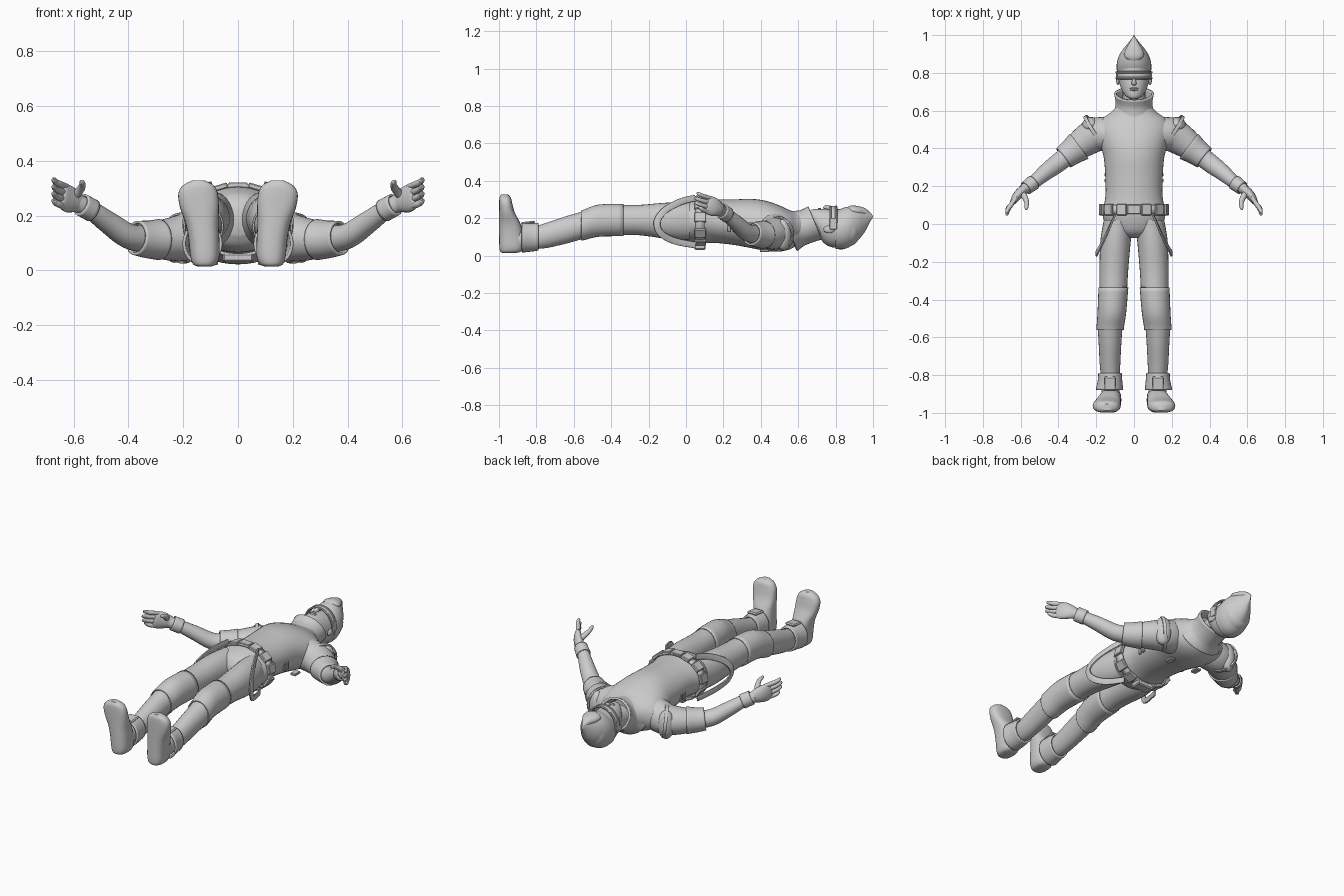
import bpy, bmesh, math
from mathutils import Vector, Matrix


def finish(name, bm, mirror=False, thick=0, angle=40):
    bmesh.ops.recalc_face_normals(bm, faces=bm.faces)
    me = bpy.data.meshes.new(name)
    bm.to_mesh(me)
    bm.free()
    for p in me.polygons:
        p.use_smooth = True
    me.set_sharp_from_angle(angle=math.radians(angle))
    ob = bpy.data.objects.new(name, me)
    bpy.context.collection.objects.link(ob)
    if thick:
        m = ob.modifiers.new("thickness", 'SOLIDIFY')
        m.thickness, m.offset = thick, 0
    if mirror:
        ob.modifiers.new("mirror", 'MIRROR')
    return ob


def spline(pts, steps):
    # Catmull-Rom through tuples of any length
    out = []
    for i in range(len(pts) - 1):
        a, b, c, d = pts[max(i - 1, 0)], pts[i], pts[i + 1], pts[min(i + 2, len(pts) - 1)]
        for s in range(steps):
            t = s / steps
            out.append([q + .5 * t * (r - p + t * (2 * p - 5 * q + 4 * r - w + t * (3 * (q - r) + w - p)))
                        for p, q, r, w in zip(a, b, c, d)])
    return out + [list(pts[-1])]


def tube(name, pts, mirror=False, axis=None, ref=(0, 0, 1), n=28, steps=4, power=1, thick=0):
    """Loft of elliptical rings; pts are (x, y, z, side radius, up radius). thick > 0 leaves it open."""
    bm = bmesh.new()
    P = spline(pts, steps)
    rings = []
    for i, p in enumerate(P):
        t = Vector(axis) if axis else Vector(P[min(i + 1, len(P) - 1)][:3]) - Vector(P[max(i - 1, 0)][:3])
        t.normalize()
        side = t.cross(Vector(ref)).normalized()
        up = side.cross(t)
        ring = []
        for k in range(n):
            a = 2 * math.pi * k / n
            c, s = (math.copysign(abs(f) ** power, f) for f in (math.cos(a), math.sin(a)))
            ring.append(bm.verts.new(Vector(p[:3]) + side * c * max(p[3], .001) + up * s * max(p[4], .001)))
        rings.append(ring)
    for r, q in zip(rings, rings[1:]):
        for k in range(n):
            bm.faces.new((r[k], r[(k + 1) % n], q[(k + 1) % n], q[k]))
    if not thick:
        bm.faces.new(rings[0])
        bm.faces.new(rings[-1])
    return finish(name, bm, mirror, thick)


def body(name, rows, **kw):
    """Rows of (y, half width, lowest z, highest z)."""
    return tube(name, [(0, y, (lo + hi) / 2, w, (hi - lo) / 2) for y, w, lo, hi in rows],
                axis=(0, 1, 0), **kw)


def ball(name, loc, size, rot=0, mirror=False):
    bm = bmesh.new()
    bmesh.ops.create_uvsphere(bm, u_segments=20, v_segments=12, radius=1)
    bm.transform(Matrix.Translation(loc) @ Matrix.Rotation(rot, 4, 'Z') @ Matrix.Diagonal((*size, 1)))
    return finish(name, bm, mirror)


def box(name, loc, size, rot=0, axis='Y', mirror=False, bevel=.006):
    bm = bmesh.new()
    bmesh.ops.create_cube(bm, size=1)
    bm.transform(Matrix.Diagonal((*size, 1)))
    bmesh.ops.bevel(bm, geom=bm.edges[:], offset=bevel, segments=1, affect='EDGES')
    bm.transform(Matrix.Translation(loc) @ Matrix.Rotation(rot, 4, axis))
    return finish(name, bm, mirror, angle=25)


# Torso and neck
body("torso", [(-.075, .05, .13, .23), (-.04, .125, .085, .275), (.03, .163, .068, .3), (.08, .163, .065, .304),
               (.15, .151, .068, .3), (.25, .152, .058, .3), (.35, .16, .04, .303), (.43, .18, .025, .292),
               (.5, .195, .022, .268), (.55, .178, .032, .245), (.585, .13, .048, .235), (.62, .095, .065, .235)], n=40)
tube("neck", [(0, .58, .14, .065, .065), (0, .66, .145, .06, .062), (0, .75, .15, .06, .062)])
tube("collar", [(0, .56, .132, .135, .108), (0, .6, .144, .1, .092), (0, .645, .157, .092, .086),
                (0, .69, .175, .1, .09)], thick=.012, n=36)

# Head and face
body("head", [(.662, .018, .2, .238), (.675, .04, .165, .247), (.7, .06, .115, .25), (.74, .076, .065, .25),
              (.78, .084, .045, .246), (.84, .086, .042, .248), (.9, .075, .06, .23), (.93, .04, .1, .2)], n=32)
tube("nose", [(0, .785, .243, .008, .008), (0, .757, .257, .011, .012), (0, .742, .256, .013, .01),
              (0, .738, .25, .008, .004)], n=12)
for lip, y in (("upper_lip", .718), ("lower_lip", .71)):
    ball(lip, (0, y, .248), (.023, .005, .007))
ball("ear", (.085, .765, .14), (.01, .03, .02), mirror=True)

# Hair: cap swept to a point with a front crest
body("hair", [(.8, .09, .036, .235), (.84, .092, .034, .255), (.88, .084, .05, .262), (.92, .062, .082, .256),
              (.955, .034, .125, .246), (.98, .014, .172, .235), (1.0, .001, .207, .213)], n=32)
tube("hair_crest", [(0, .865, .235, .02, .02), (0, .885, .242, .05, .026), (0, .92, .238, .047, .026),
                    (0, .955, .23, .027, .022), (0, .993, .215, .003, .004)], n=20)

# Visor: two rims, a lens strip and temple arms
def arc(y, span, n=9, r=.006, h=.006):
    return [(.094 * math.sin(a), y, .155 + .108 * math.cos(a), r, h)
            for a in (math.radians(span * (2 * i / n - 1)) for i in range(n + 1))]

for part, y in (("visor_upper_rim", .803), ("visor_lower_rim", .772)):
    tube(part, arc(y, 80), ref=(0, 1, 0), n=8, steps=2)
tube("visor_lens", arc(.788, 75, r=.003, h=.013), ref=(0, 1, 0), n=8, steps=2)
box("visor_side", (.092, .787, .17), (.008, .04, .06), mirror=True, bevel=.002)

# Arms
tube("sleeve", [(.11, .47, .14, .09, .095), (.19, .475, .12, .09, .088), (.25, .445, .113, .084, .078),
                (.31, .4, .112, .07, .066), (.35, .365, .113, .058, .058)], mirror=True)
tube("sleeve_cuff", [(.29, .412, .112, .078, .07), (.33, .382, .113, .066, .064), (.372, .35, .118, .058, .058)],
     mirror=True, thick=.01)
tube("forearm", [(.33, .38, .112, .05, .05), (.4, .325, .125, .05, .046), (.47, .272, .172, .043, .041),
                 (.54, .213, .222, .033, .034), (.59, .18, .247, .027, .032)], mirror=True)
tube("glove_cuff", [(.532, .22, .218, .037, .038), (.572, .19, .24, .033, .038)], mirror=True, thick=.008)
ball("shoulder_pad", (.232, .522, .112), (.048, .042, .085), rot=-.65, mirror=True)
tube("shoulder_seam", [(.2, .5, .118, .09, .09), (.215, .49, .116, .09, .088)], mirror=True, thick=.008)

# Hands
tube("palm", [(.565, .195, .235, .02, .028), (.59, .178, .248, .025, .038), (.618, .15, .26, .024, .05),
              (.64, .118, .27, .016, .047), (.645, .108, .273, .008, .03)], mirror=True, n=20)
for i in range(4):
    z, tip = .236 + .025 * i, (.03, .01, .008, .02)[i]
    tube("finger_%d" % (i + 1), [(.625, .14, z - .006, .011, .011), (.652, .1, z + .004, .0125, .0125),
                                 (.667, .07 + tip * .5, z + .012, .011, .011),
                                 (.672, .045 + tip, z + .02, .009, .009), (.671, .037 + tip, z + .023, .003, .003)],
         mirror=True, n=12)
tube("thumb", [(.6, .17, .265, .016, .016), (.578, .142, .292, .016, .015), (.568, .112, .31, .012, .012),
               (.57, .083, .322, .009, .009), (.572, .075, .324, .003, .003)], mirror=True, n=12)

# Legs
tube("leg", [(.085, .02, .185, .075, .1), (.093, -.05, .185, .08, .1), (.1, -.12, .187, .08, .095),
             (.107, -.25, .19, .076, .081), (.11, -.35, .19, .073, .08), (.117, -.465, .187, .069, .08),
             (.126, -.55, .163, .065, .074), (.127, -.65, .135, .059, .073), (.127, -.75, .107, .054, .067),
             (.125, -.82, .095, .048, .06), (.125, -.9, .088, .048, .062)], mirror=True, axis=(0, -1, 0))
tube("knee_band", [(.109, -.335, .19, .076, .083), (.117, -.465, .187, .073, .083), (.125, -.54, .166, .07, .079),
                   (.126, -.56, .16, .07, .078)], mirror=True, axis=(0, -1, 0), thick=.006)

# Boots
tube("boot_cuff", [(.127, -.79, .1, .057, .068), (.127, -.83, .099, .06, .073), (.13, -.878, .097, .068, .076)],
     mirror=True, axis=(0, -1, 0), thick=.01)
tube("boot", [(.122, -.945, .014, .025, .035), (.122, -.937, .022, .042, .056), (.121, -.932, .05, .053, .066),
              (.124, -.935, .11, .056, .064), (.131, -.942, .17, .06, .057), (.141, -.957, .23, .071, .042),
              (.146, -.964, .28, .072, .035), (.145, -.967, .31, .056, .03), (.144, -.97, .327, .025, .018)],
     mirror=True, axis=(0, 0, 1), ref=(0, 1, 0), power=.8)
box("boot_flap", (.127, -.845, .176), (.065, .075, .014), rot=.12, axis='X', mirror=True)

# Belt with buckle, plates and pouches
body("belt", [(.052, .17, .055, .31), (.1, .168, .055, .31)], n=40, thick=.012, steps=1)
box("buckle", (0, .077, .315), (.07, .05, .012), bevel=.003)
for k, a in enumerate((22, 50, 80, 118, 148)):
    r = math.radians(a)
    box("belt_pouch_%d" % (k + 1), (.172 * math.sin(r), .076, .183 + .13 * math.cos(r)),
        (.055, .062, .02), rot=math.atan2(math.sin(r) / .172, math.cos(r) / .13), mirror=True, bevel=.004)
box("rear_pouch", (0, .074, .046), (.11, .06, .03))

# Hip straps looping round each thigh from front to back of the belt
tube("hip_strap", [(.1, .05, .308, .017, .005), (.135, -.03, .288, .018, .005), (.176, -.115, .24, .018, .005),
                   (.198, -.155, .18, .018, .005), (.187, -.135, .12, .018, .005), (.15, -.06, .078, .018, .005),
                   (.11, .05, .056, .017, .005)], mirror=True, ref=(1, 0, 0), n=12, power=.5)

# Small fittings on the back and sides
box("back_clip", (.09, .42, .026), (.035, .05, .014), mirror=True, bevel=.003)
for y in (.23, .26):
    box("side_clip", (.15, y, .15), (.012, .018, .05), mirror=True, bevel=.003)
